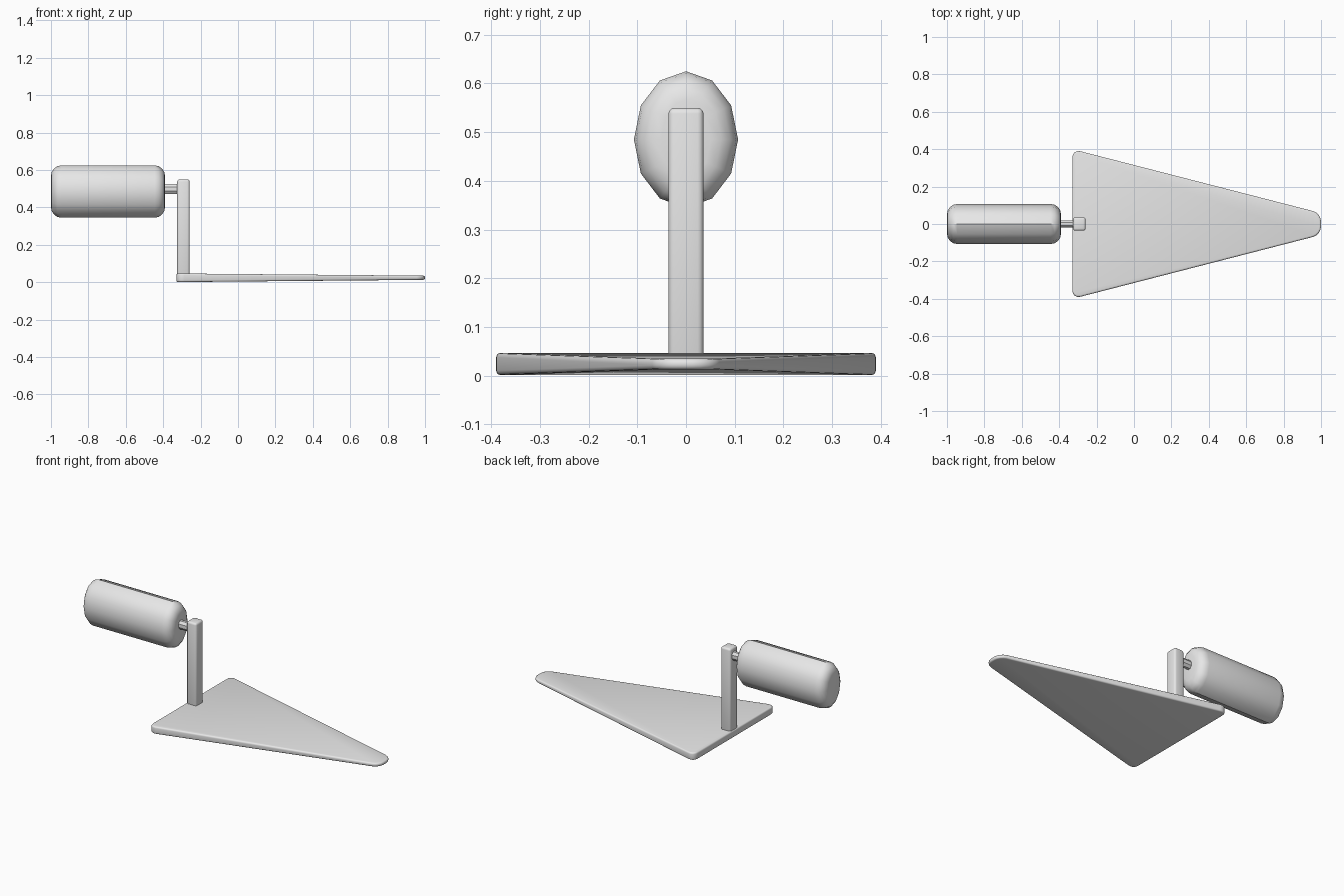
import bpy, bmesh, math
from mathutils import Matrix, Vector

cube = bpy.data.objects.get("Cube")
if cube:
    bpy.data.objects.remove(cube, do_unlink=True)

grey = bpy.data.materials.new("plain grey")
grey.use_nodes = True
grey.diffuse_color = (0.8, 0.8, 0.8, 1)
grey.node_tree.nodes["Principled BSDF"].inputs["Base Color"].default_value = (0.8, 0.8, 0.8, 1)


def bevel(bm, edges, width, segments):
    bmesh.ops.bevel(bm, geom=list(edges), offset=width, offset_type='OFFSET',
                    segments=segments, profile=0.5, affect='EDGES', clamp_overlap=True)


def finish(name, bm):
    bmesh.ops.recalc_face_normals(bm, faces=bm.faces)
    mesh = bpy.data.meshes.new(name)
    bm.to_mesh(mesh)
    bm.free()
    obj = bpy.data.objects.new(name, mesh)
    bpy.context.collection.objects.link(obj)
    mesh.materials.append(grey)
    bpy.ops.object.select_all(action='DESELECT')
    obj.select_set(True)
    bpy.context.view_layer.objects.active = obj
    bpy.ops.object.shade_smooth_by_angle(angle=math.radians(35))
    return obj


def rod(bm, sides, ry, rz, x0, x1, z, turn=0):
    """Elliptical cylinder lying along x."""
    m = (Matrix.Translation(((x0 + x1) / 2, 0, z))
         @ Matrix.Diagonal((1, ry, rz, 1))
         @ Matrix.Rotation(turn, 4, 'X') @ Matrix.Rotation(math.pi / 2, 4, 'Y'))
    bmesh.ops.create_cone(bm, cap_ends=True, segments=sides, radius1=1, radius2=1,
                          depth=x1 - x0, matrix=m)


# Base: tapered wedge plate with rounded corners and rim
bm = bmesh.new()
bmesh.ops.create_cube(bm, size=2)
for v in bm.verts:
    tip = v.co.x > 0
    v.co = Vector((1.0 if tip else -0.33,
                   v.co.y * (0.058 if tip else 0.4),
                   0.024 + v.co.z * (0.011 if tip else 0.023)))
bevel(bm, [e for e in bm.edges
           if (e.verts[0].co - e.verts[1].co).xy.length < 1e-4], 0.045, 4)
rim = [e for e in bm.edges
       if any(len(f.verts) > 4 for f in e.link_faces)]
bevel(bm, rim, 0.009, 3)
finish("base_plate", bm)

# Post: upright square bar
bm = bmesh.new()
bmesh.ops.create_cube(bm, size=1, matrix=Matrix.Translation((-0.292, 0, 0.288))
                      @ Matrix.Diagonal((0.066, 0.072, 0.524, 1)))
bevel(bm, bm.edges, 0.012, 3)
finish("post", bm)

# Axle: short pin between post and drum
bm = bmesh.new()
rod(bm, 8, 0.021, 0.028, -0.42, -0.3, 0.499, math.pi / 8)
finish("axle", bm)

# Drum: twelve-sided flattened cylinder with rounded ends
bm = bmesh.new()
rod(bm, 12, 0.107, 0.14, -1.0, -0.39, 0.485)
bevel(bm, [e for e in bm.edges if any(len(f.verts) > 4 for f in e.link_faces)], 0.055, 4)
finish("drum", bm)
